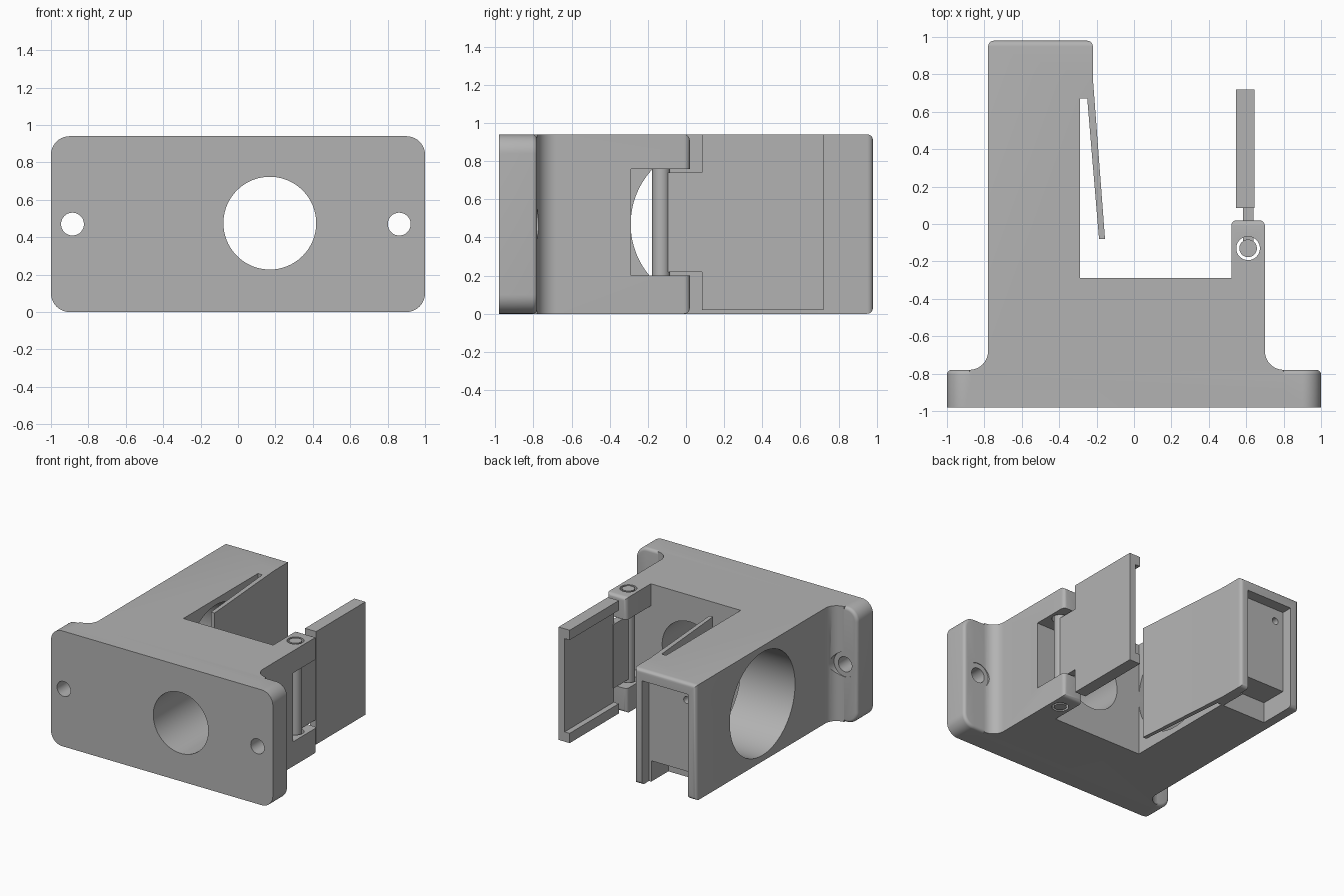
import bpy, bmesh, math
from mathutils import Matrix, Vector

old = bpy.data.objects.get("Cube")
if old:
    bpy.data.objects.remove(old, do_unlink=True)

H = 0.94       # overall height
MID = H / 2    # mid height

grey = bpy.data.materials.new("plain grey")
grey.use_nodes = True
COLOUR = (0.45, 0.45, 0.45, 1)
grey.diffuse_color = COLOUR
grey.node_tree.nodes["Principled BSDF"].inputs["Base Color"].default_value = COLOUR


def make(name, bm):
    bmesh.ops.recalc_face_normals(bm, faces=bm.faces)
    mesh = bpy.data.meshes.new(name)
    bm.to_mesh(mesh)
    bm.free()
    mesh.materials.append(grey)
    ob = bpy.data.objects.new(name, mesh)
    bpy.context.collection.objects.link(ob)
    return ob


def extruded(points, direction):
    bm = bmesh.new()
    face = bm.faces.new([bm.verts.new(p) for p in points])
    ext = bmesh.ops.extrude_face_region(bm, geom=[face])
    verts = [v for v in ext["geom"] if isinstance(v, bmesh.types.BMVert)]
    bmesh.ops.translate(bm, verts=verts, vec=direction)
    bm.normal_update()
    bmesh.ops.recalc_face_normals(bm, faces=bm.faces)
    return bm


def box(name, lo, hi):
    bm = bmesh.new()
    bmesh.ops.create_cube(bm, size=1)
    lo, hi = Vector(lo), Vector(hi)
    for v in bm.verts:
        v.co = Vector(lo[i] + (v.co[i] + 0.5) * (hi[i] - lo[i]) for i in range(3))
    return make(name, bm)


def rod(name, start, end, radius, sides=64):
    start, end = Vector(start), Vector(end)
    axis = end - start
    turn = axis.to_track_quat('Z', 'Y').to_matrix().to_4x4()
    bm = bmesh.new()
    bmesh.ops.create_cone(bm, cap_ends=True, segments=sides, radius1=radius,
                          radius2=radius, depth=axis.length,
                          matrix=Matrix.Translation((start + end) / 2) @ turn)
    return make(name, bm)


def arc(cx, cy, r, a0, a1, n=10):
    return [(cx + r * math.cos(math.radians(a0 + (a1 - a0) * i / n)),
             cy + r * math.sin(math.radians(a0 + (a1 - a0) * i / n)))
            for i in range(n + 1)]


def boolean(ob, other, operation):
    mod = ob.modifiers.new(other.name, 'BOOLEAN')
    mod.operation, mod.solver, mod.object = operation, 'EXACT', other


def round_ends(bm, levels, width):
    # round the outline of the faces that look to +y at the given levels
    edges = {e for f in bm.faces if f.normal.y > 0.9
             and any(abs(f.calc_center_median().y - y) < 0.001 for y in levels)
             for e in f.edges}
    bmesh.ops.bevel(bm, geom=list(edges), offset=width, segments=5,
                    profile=0.5, affect='EDGES')


# Mounting flange with rounded corners
r = 0.1
outline = []
for cx, cz, a in ((1 - r, H - r, 0), (r - 1, H - r, 90), (r - 1, r, 180), (1 - r, r, 270)):
    outline += arc(cx, cz, r, a, a + 90)
bm = extruded([(x, -0.98, z) for x, z in outline], (0, 0.2, 0))
round_ends(bm, [-0.78], 0.025)
body = make("bracket_body", bm)

# Both arms, the bridge and the leaf spring share one plan profile
plan = [(-0.22, 0.98), (-0.22, 0.78), (-0.155, -0.08), (-0.187, -0.08),
        (-0.25, 0.67), (-0.29, 0.67), (-0.29, -0.29), (0.52, -0.29),
        (0.52, 0.02), (0.70, 0.02)]
plan += arc(0.80, -0.68, 0.1, 180, 270)
plan += [(0.80, -0.88), (-0.88, -0.88)]
plan += arc(-0.88, -0.68, 0.1, 270, 360)
plan += [(-0.78, 0.98)]
bm = extruded([(x, y, 0) for x, y in plan], (0, 0, H))
round_ends(bm, [0.98, 0.02], 0.03)
arms = make("arms", bm)
boolean(body, arms, 'UNION')

# Cutters: bores, screw holes with spot faces, hinge gap and end pocket
cutters = [
    rod("front_bore", (0.17, -1.1, MID + 0.005), (0.17, -0.2, MID + 0.005), 0.248, 96),
    rod("side_bore", (-1.1, 0.13, MID), (-0.27, 0.13, MID), 0.42, 96),
    box("hinge_gap", (0.45, -0.289, 0.2), (0.8, 0.1, 0.76)),
    rod("hinge_bore", (0.61, -0.13, -0.1), (0.61, -0.13, 1.1), 0.063),
    box("end_pocket", (-0.705, 0.89, -0.1), (-0.29, 1.1, 0.85)),
    box("pocket_foot", (-0.705, 0.67, -0.11), (-0.31, 1.0, 0.17)),
    rod("wire_hole", (-0.63, 0.6, 0.75), (-0.63, 1.0, 0.75), 0.028, 32),
]
for x in (-0.885, 0.862):
    cutters.append(rod("screw_hole", (x, -1.1, MID), (x, -0.6, MID), 0.061, 48))
    cutters.append(rod("spot_face", (x, -0.785, MID), (x, -0.6, MID), 0.1, 48))
for cutter in cutters:
    boolean(body, cutter, 'DIFFERENCE')

# Apply the cuts, then drop the helpers
bpy.context.view_layer.update()
graph = bpy.context.evaluated_depsgraph_get()
body_mesh = bpy.data.meshes.new_from_object(body.evaluated_get(graph))
body.modifiers.clear()
body.data = body_mesh
for helper in cutters + [arms]:
    bpy.data.objects.remove(helper, do_unlink=True)

# Hinged door: C-shaped section, hinge neck and pin
section = [(0.645, 0.02), (0.645, H), (0.545, H), (0.545, H - 0.08),
           (0.59, H - 0.08), (0.59, 0.1), (0.545, 0.1), (0.545, 0.02)]
door = make("door", extruded([(x, 0.085, z) for x, z in section], (0, 0.635, 0)))
neck = box("hinge_neck", (0.583, -0.13, 0.22), (0.64, 0.1, 0.74))
pin = rod("hinge_pin", (0.61, -0.13, 0), (0.61, -0.13, H), 0.047, 48)

# Smooth the curved surfaces, keep the edges sharp
bpy.ops.object.select_all(action='DESELECT')
for ob in (body, door, neck, pin):
    ob.select_set(True)
bpy.context.view_layer.objects.active = body
bpy.ops.object.shade_smooth_by_angle(angle=math.radians(30))
